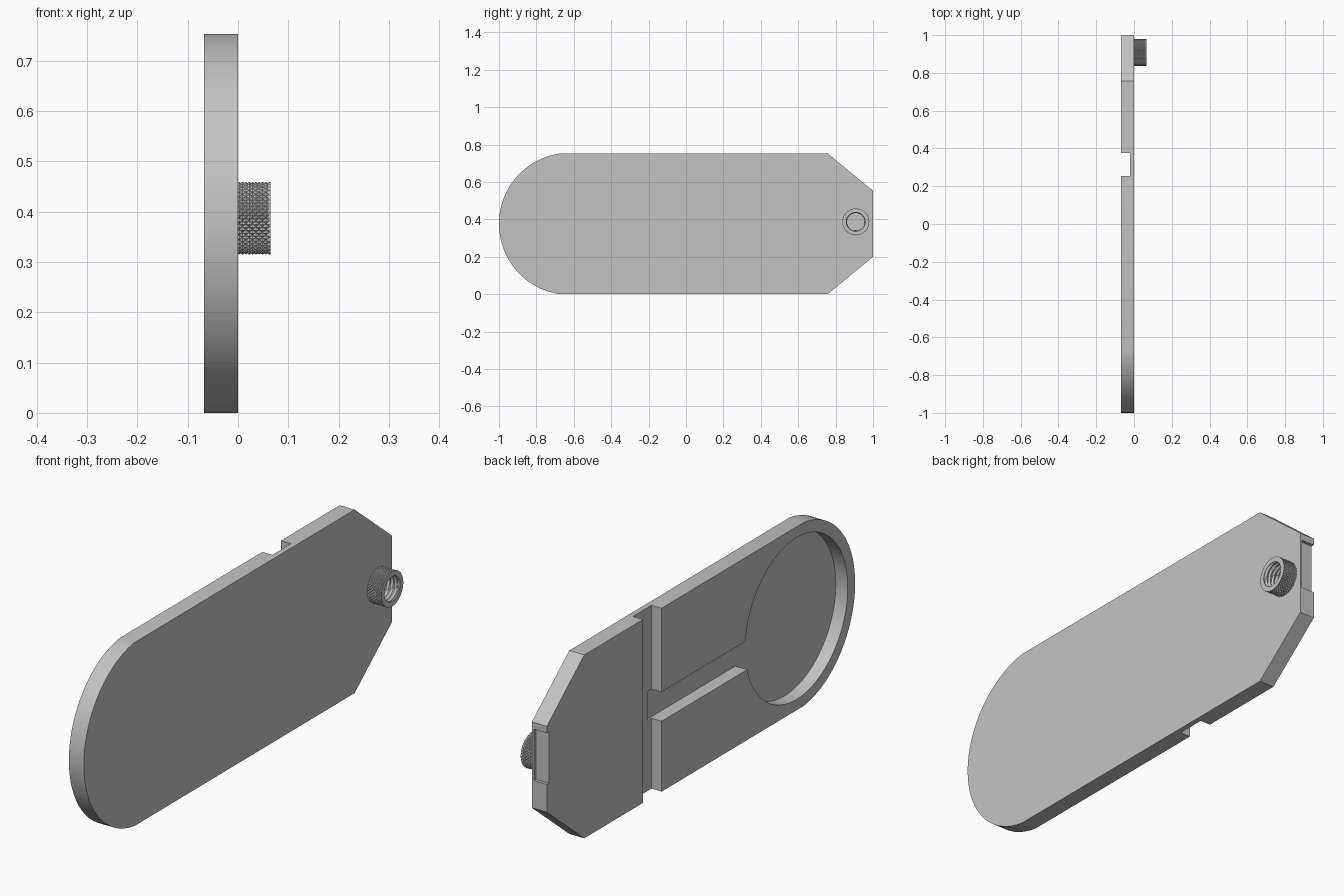
import bpy, bmesh, math
from mathutils import Matrix, Vector

cube = bpy.data.objects.get("Cube")
if cube:
    bpy.data.objects.remove(cube, do_unlink=True)

grey = bpy.data.materials.new("plain_grey")
grey.use_nodes = True
colour = (0.55, 0.55, 0.55, 1)
grey.diffuse_color = colour
grey.node_tree.nodes["Principled BSDF"].inputs["Base Color"].default_value = colour

BACK = -0.068          # pocketed side of the plate
FLOOR = -0.014         # floor of the round pocket and slot
HEIGHT = 0.753
MID = HEIGHT / 2
ROUND_Y, ROUND_R = -0.62, 0.38


def finish(name, bm):
    bmesh.ops.recalc_face_normals(bm, faces=bm.faces[:])
    mesh = bpy.data.meshes.new(name)
    bm.to_mesh(mesh)
    bm.free()
    mesh.materials.append(grey)
    obj = bpy.data.objects.new(name, mesh)
    bpy.context.collection.objects.link(obj)
    return obj


def box(name, low, high):
    low, high = Vector(low), Vector(high)
    bm = bmesh.new()
    place = Matrix.Translation((low + high) / 2) @ Matrix.Diagonal((*(high - low), 1))
    bmesh.ops.create_cube(bm, size=1, matrix=place)
    return finish(name, bm)


def disc(name, y, z, radius, x0, x1):
    bm = bmesh.new()
    place = Matrix.Translation(((x0 + x1) / 2, y, z)) @ Matrix.Rotation(math.pi / 2, 4, 'Y')
    bmesh.ops.create_cone(bm, cap_ends=True, segments=96, radius1=radius,
                          radius2=radius, depth=x1 - x0, matrix=place)
    return finish(name, bm)


def select_only(obj):
    bpy.ops.object.select_all(action='DESELECT')
    obj.select_set(True)
    bpy.context.view_layer.objects.active = obj


def cut(target, cutter):
    mod = target.modifiers.new("cut", 'BOOLEAN')
    mod.operation = 'DIFFERENCE'
    mod.solver = 'EXACT'
    mod.object = cutter
    select_only(target)
    bpy.ops.object.modifier_apply(modifier=mod.name)
    bpy.data.objects.remove(cutter, do_unlink=True)


# Plate: round front end, chamfered back end
sweep = math.asin(MID / ROUND_R)
outline = []
for i in range(49):
    t = sweep * (i / 24 - 1)
    outline.append((ROUND_Y - ROUND_R * math.cos(t), MID + ROUND_R * math.sin(t)))
outline += [(0.757, HEIGHT), (1, 0.553), (1, 0.2), (0.757, 0)]
bm = bmesh.new()
face = bm.faces.new([bm.verts.new((BACK, y, z)) for y, z in outline])
side = bmesh.ops.extrude_face_region(bm, geom=[face])["geom"]
bmesh.ops.translate(bm, vec=(-BACK, 0, 0),
                    verts=[v for v in side if isinstance(v, bmesh.types.BMVert)])
plate = finish("plate", bm)

# Recesses: cross channel, round pocket, joining slot and end pocket
OUT = BACK - 0.1
cut(plate, box("channel_cutter", (OUT, 0.255, -0.1), (-0.022, 0.375, 1)))
cut(plate, disc("pocket_cutter", ROUND_Y, MID, 0.332, OUT, FLOOR))
cut(plate, box("slot_cutter", (OUT, -0.5, 0.289), (FLOOR, 0.28, 0.409)))
cut(plate, box("end_cutter", (OUT, 0.82, 0.314), (-0.009, 1.1, 0.525)))
select_only(plate)
bpy.ops.object.shade_smooth_by_angle(angle=math.radians(30))

# Block seated in the end pocket, just short of the end face
box("end_block", (BACK, 0.82, 0.314), (-0.009, 0.987, 0.525))

# Knurled nut with a threaded bore
SEGMENTS, OUTER_STEPS, INNER_STEPS = 72, 10, 16
BASE, TIP, PITCH = -0.004, 0.065, 0.017


def knurl(k, i):
    return 0.0725 if (k + i) % 2 == 0 else 0.068


def thread(x, i):
    phase = (x / PITCH + i / SEGMENTS) % 1
    return 0.047 + 0.014 * abs(phase - 0.5)


rings = []
for k in range(OUTER_STEPS + 1):
    x = BASE + (TIP - 0.003 - BASE) * k / OUTER_STEPS
    rings.append([(x, knurl(k, i)) for i in range(SEGMENTS)])
rings.append([(TIP, 0.0715)] * SEGMENTS)
rings.append([(TIP, 0.051)] * SEGMENTS)
for k in range(INNER_STEPS + 1):
    x = TIP - 0.003 + (BASE - TIP + 0.003) * k / INNER_STEPS
    rings.append([(x, thread(x, i)) for i in range(SEGMENTS)])

bm = bmesh.new()
grid = []
for ring in rings:
    row = []
    for i, (x, r) in enumerate(ring):
        a = 2 * math.pi * i / SEGMENTS
        row.append(bm.verts.new((x, 0.908 + r * math.cos(a), 0.387 + r * math.sin(a))))
    grid.append(row)
for k, row in enumerate(grid):
    above = grid[(k + 1) % len(grid)]
    for i in range(SEGMENTS):
        j = (i + 1) % SEGMENTS
        a, b, c, d = row[i], row[j], above[j], above[i]
        if k >= OUTER_STEPS:
            bm.faces.new((a, b, c, d))
        elif (k + i) % 2 == 0:
            bm.faces.new((a, b, d))
            bm.faces.new((b, c, d))
        else:
            bm.faces.new((a, b, c))
            bm.faces.new((a, c, d))
finish("knurled_nut", bm)
